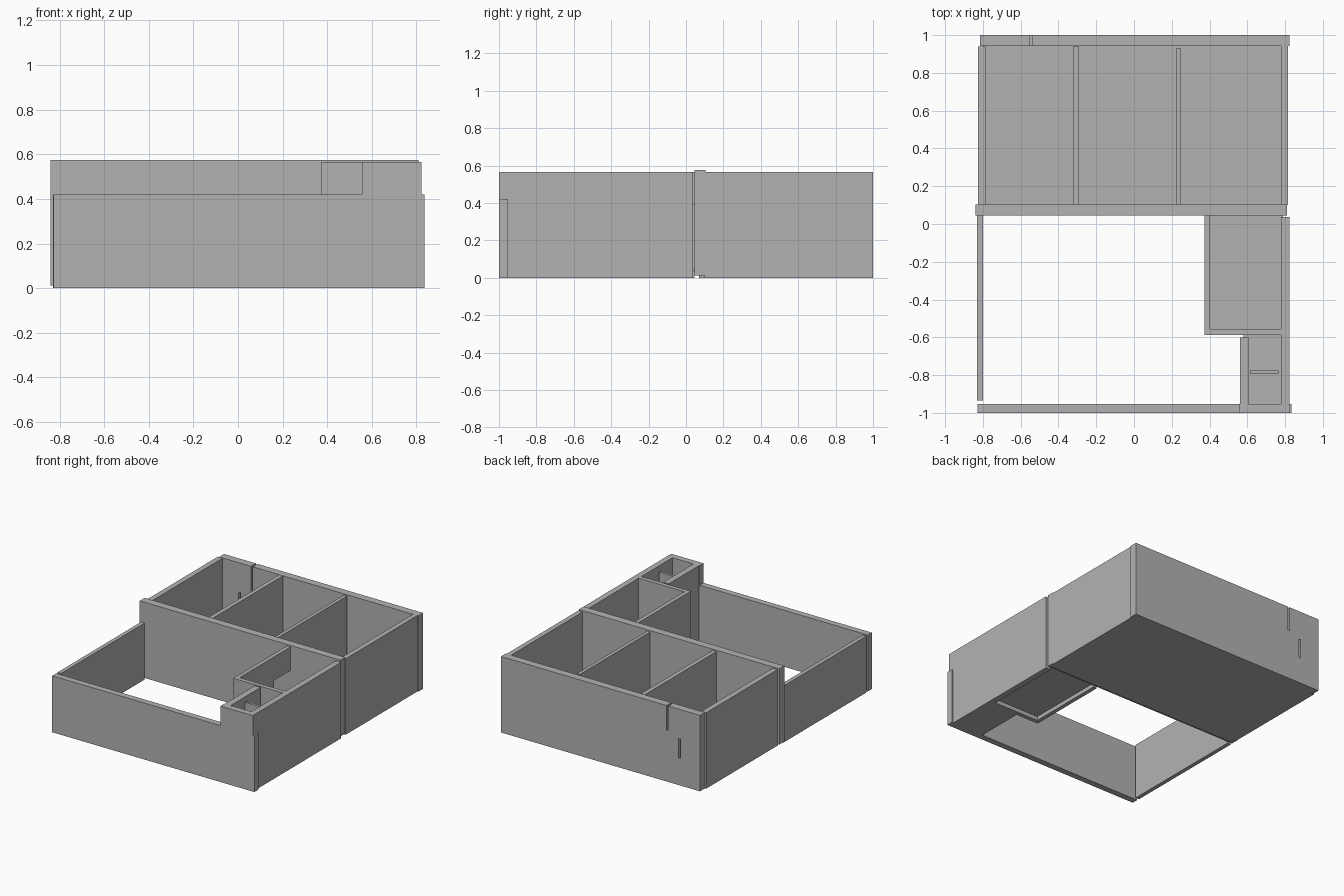
import bpy
import bmesh
from mathutils import Vector

cube = bpy.data.objects.get("Cube")
if cube:
    bpy.data.objects.remove(cube, do_unlink=True)

# One plain grey for the whole building
grey = bpy.data.materials.new("plaster_grey")
grey.use_nodes = True
colour = (0.45, 0.45, 0.45, 1.0)
grey.diffuse_color = colour
grey.node_tree.nodes["Principled BSDF"].inputs["Base Color"].default_value = colour

TALL, LOW = 0.565, 0.42


def box(name, x, y, z):
    """Box from (min, max) ranges on each axis, origin at its centre."""
    lo, hi = (Vector(c) for c in zip(x, y, z))
    size = hi - lo
    bm = bmesh.new()
    bmesh.ops.create_cube(bm, size=1)
    bmesh.ops.scale(bm, vec=size, verts=bm.verts)
    mesh = bpy.data.meshes.new(name)
    bm.to_mesh(mesh)
    bm.free()
    mesh.materials.append(grey)
    obj = bpy.data.objects.new(name, mesh)
    obj.location = (lo + hi) / 2
    bpy.context.collection.objects.link(obj)
    return obj


def cut(wall, *openings):
    """Cut box-shaped openings out of a wall and keep only the result."""
    cutters = [box("opening_cutter", *o) for o in openings]
    for cutter in cutters:
        cutter.hide_render = True
        mod = wall.modifiers.new("opening", 'BOOLEAN')
        mod.operation = 'DIFFERENCE'
        mod.solver = 'EXACT'
        mod.object = cutter
    bpy.context.view_layer.update()
    graph = bpy.context.evaluated_depsgraph_get()
    result = bpy.data.meshes.new_from_object(wall.evaluated_get(graph))
    wall.modifiers.clear()
    wall.data = result
    for cutter in cutters:
        bpy.data.objects.remove(cutter, do_unlink=True)


# Rear block: floor, outer walls and the long dividing wall
box("rear_floor", (-0.8, 0.8), (0.07, 0.97), (0, 0.015))
back_wall = box("back_wall", (-0.815, 0.822), (0.943, 1.0), (0, TALL))
box("rear_right_wall", (-0.825, -0.785), (0.1, 0.94), (0, TALL))
box("rear_left_wall", (0.778, 0.815), (0.1, 0.943), (0, TALL))
box("middle_wall", (-0.84, 0.81), (0.045, 0.103), (0.012, 0.575))

# Narrow slits through the back wall
cut(back_wall,
    ((-0.554, -0.54), (0.9, 1.1), (0.38, 0.7)),
    ((-0.655, -0.64), (0.9, 1.1), (0.2, 0.345)))

# Rear room partitions
box("partition_right", (-0.322, -0.29), (0.103, 0.94), (0.005, TALL))
box("partition_left", (0.222, 0.248), (0.103, 0.928), (0.005, TALL))

# Low courtyard walls
box("front_wall", (-0.828, 0.835), (-1.0, -0.953), (0, LOW))
box("courtyard_right_wall", (-0.83, -0.8), (-0.935, 0.045), (0, LOW))
box("courtyard_left_wall", (0.778, 0.822), (-0.953, 0.037), (0, TALL))

# Small room beside the courtyard, with a doorway next to the middle wall
box("small_room_floor", (0.385, 0.79), (-0.57, 0.045), (0.03, 0.045))
box("small_room_front_wall", (0.372, 0.778), (-0.587, -0.555), (0, TALL))
side_wall = box("small_room_side_wall", (0.372, 0.402), (-0.555, 0.045), (0, TALL))
cut(side_wall, ((0.3, 0.5), (-0.15, 0.2), (0.03, 0.39)))

# Corner shaft
box("shaft_floor", (0.58, 0.79), (-0.96, -0.587), (0, 0.015))
box("shaft_side_wall", (0.56, 0.607), (-0.953, -0.6), (0, TALL))
box("shaft_front_wall", (0.556, 0.822), (-1.0, -0.953), (LOW, TALL))
box("shaft_partition", (0.615, 0.765), (-0.795, -0.775), (0.01, 0.53))
